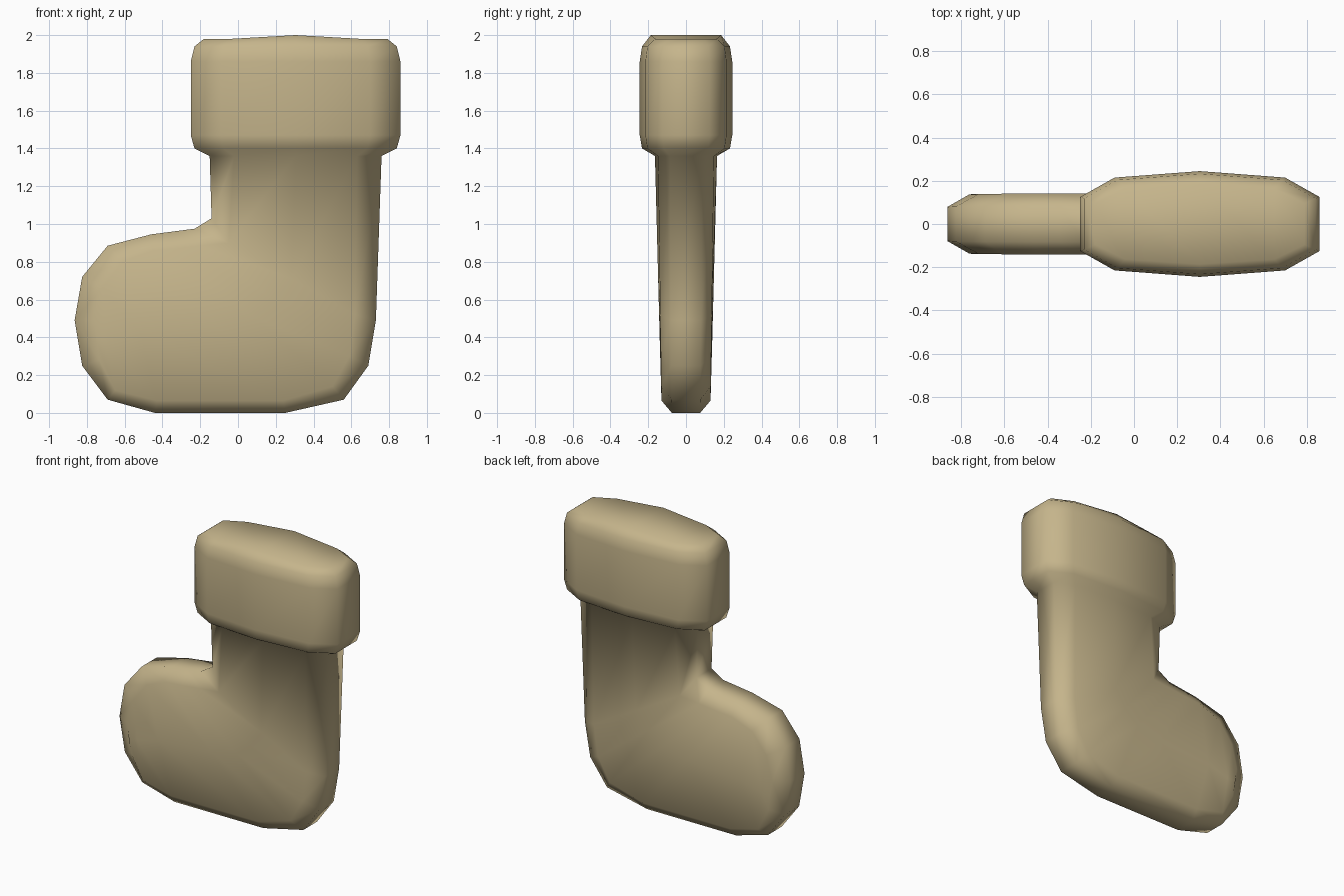
import bpy, bmesh

if "Cube" in bpy.data.objects:
    bpy.data.objects.remove(bpy.data.objects["Cube"])

# Cuff: one ten-sided outline, scaled ring by ring (z, x scale, y scale, middle lift)
CX = 0.305
OUTLINE = [(-0.555, 0.125), (-0.395, 0.215), (0, 0.245), (0.395, 0.215), (0.555, 0.125)]
CUFF = [(1.98, 0.875, 0.76, 0.02), (1.94, 0.965, 0.95, 0), (1.86, 1, 1, 0),
        (1.47, 1, 1, 0), (1.40, 0.965, 0.95, 0)]

# Leg and foot: front/upper edge and back/sole edge, each as (edge x, edge z, side x, side z)
UPPER = [(-0.15, 1.36, -0.02, 1.36), (-0.14, 1.03, -0.05, 0.90), (-0.23, 0.975, -0.20, 0.885),
         (-0.345, 0.96, -0.33, 0.87), (-0.46, 0.945, -0.45, 0.86), (-0.69, 0.885, -0.61, 0.80),
         (-0.825, 0.72, -0.72, 0.66), (-0.865, 0.49, -0.765, 0.49)]
SOLE = [(0.76, 1.36, 0.63, 1.36), (0.73, 0.49, 0.62, 0.52), (0.69, 0.25, 0.59, 0.30),
        (0.56, 0.07, 0.50, 0.14), (0.25, 0.0, 0.24, 0.065), (-0.44, 0.0, -0.43, 0.065),
        (-0.69, 0.07, -0.65, 0.12), (-0.825, 0.25, -0.735, 0.28)]


def mirrored(half):
    """Complete a ring from its +y half."""
    return half + [(x, -y, z) for x, y, z in reversed(half)]


def body_ring(a, b):
    mx, mz = (a[2] + b[2]) / 2, (a[3] + b[3]) / 2
    edge = lambda p: (p[0], 0.075 + 0.008 * p[1], p[1])
    side = lambda p: (p[2], 0.129 + 0.014 * p[3], p[3])
    return mirrored([edge(a), side(a), (mx, 0.129 + 0.026 * mz, mz), side(b), edge(b)])


rings = [mirrored([(CX + x * sx, y * sy, z + (lift if i == 2 else 0))
                   for i, (x, y) in enumerate(OUTLINE)]) for z, sx, sy, lift in CUFF]
rings += [body_ring(a, b) for a, b in zip(UPPER, SOLE)]

# Loft the rings into one continuous skin
bm = bmesh.new()
v = [[bm.verts.new(p) for p in ring] for ring in rings]
for r, s in zip(v, v[1:]):
    for i in range(10):
        j = (i + 1) % 10
        bm.faces.new((r[i], r[j], s[j], s[i]))

# Closed top of the cuff and closed toe
for i in range(4):
    bm.faces.new((v[0][i], v[0][i + 1], v[0][8 - i], v[0][9 - i]))
for ids in ((0, 1, 2, 3, 4), (5, 6, 7, 8, 9), (0, 4, 5, 9)):
    bm.faces.new([v[-1][i] for i in ids])

bmesh.ops.recalc_face_normals(bm, faces=bm.faces)
for f in bm.faces:
    f.smooth = True
mesh = bpy.data.meshes.new("stocking")
bm.to_mesh(mesh)
bm.free()
stocking = bpy.data.objects.new("stocking", mesh)
bpy.context.collection.objects.link(stocking)

# Tan cloth
mat = bpy.data.materials.new("tan_cloth")
mat.diffuse_color = (0.56, 0.46, 0.26, 1)
mat.use_nodes = True
mat.node_tree.nodes["Principled BSDF"].inputs["Base Color"].default_value = mat.diffuse_color
mesh.materials.append(mat)
